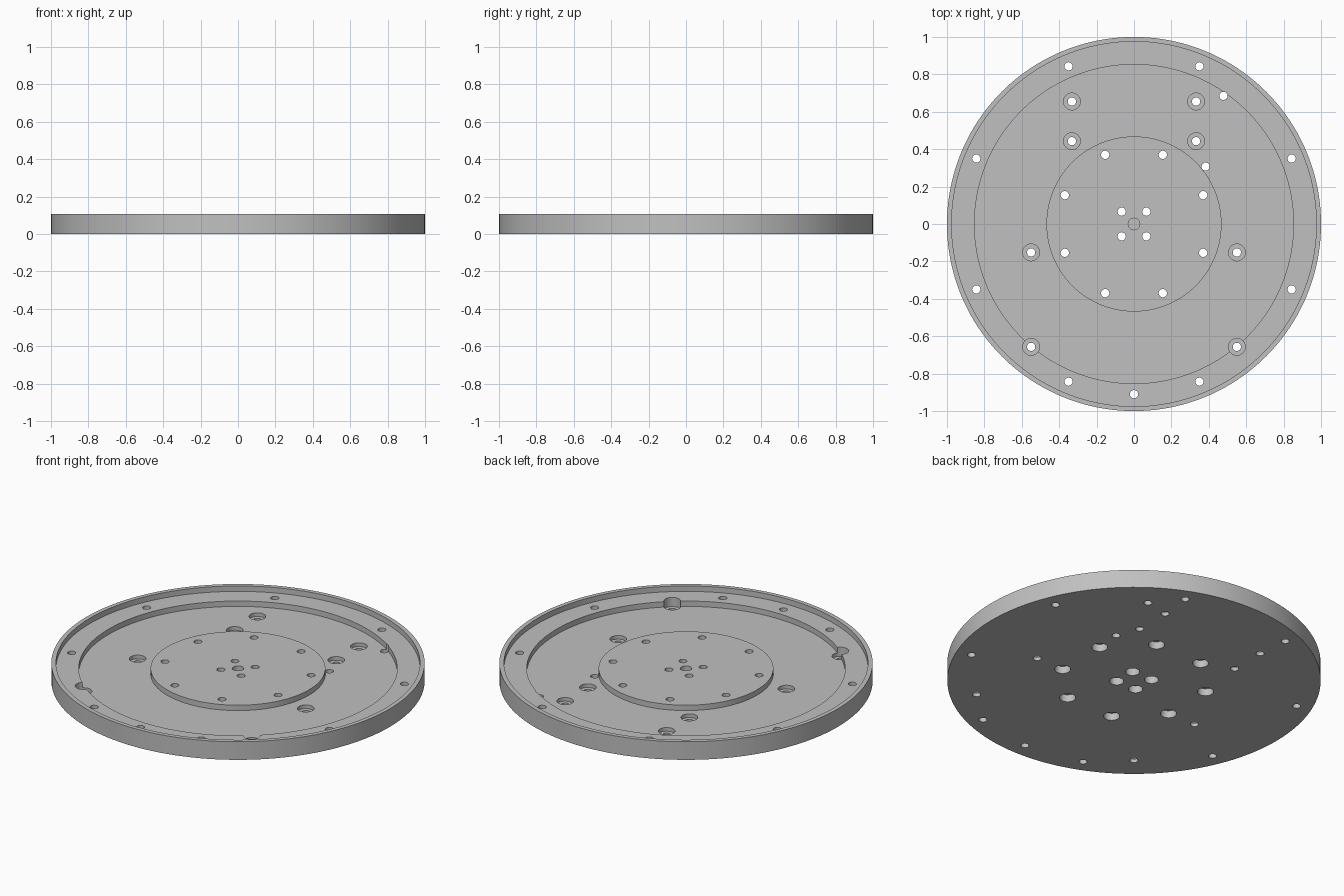
import bpy
import bmesh
from math import cos, sin, tau, radians

cube = bpy.data.objects.get("Cube")
if cube:
    bpy.data.objects.remove(cube, do_unlink=True)

TOP, LEDGE, FLOOR = 0.107, 0.075, 0.043
UNDER, OVER = -0.05, 0.2          # cutter ends beyond the plate
HOLE = 0.022


def lathe(bm, profile, sides, x=0.0, y=0.0):
    """Closed solid of revolution through (radius, height) pairs, capped at both ends."""
    rings = [[bm.verts.new((x + r * cos(tau * i / sides), y + r * sin(tau * i / sides), z))
              for i in range(sides)] for r, z in profile]
    for a, b in zip(rings, rings[1:]):
        for i in range(sides):
            j = (i + 1) % sides
            bm.faces.new((a[i], a[j], b[j], b[i]))
    bm.faces.new(rings[0][::-1])
    bm.faces.new(rings[-1])


def finish(bm, name):
    bmesh.ops.recalc_face_normals(bm, faces=bm.faces)
    mesh = bpy.data.meshes.new(name)
    bm.to_mesh(mesh)
    bm.free()
    obj = bpy.data.objects.new(name, mesh)
    bpy.context.collection.objects.link(obj)
    return obj


def signs(x, y):
    return [(sx * x, sy * y) for sx in (-1, 1) for sy in (-1, 1)]


# Round plate: raised rim, ledge, sunken floor and central boss
bm = bmesh.new()
lathe(bm, [(1, 0), (1, TOP), (0.975, TOP), (0.975, LEDGE), (0.853, LEDGE),
           (0.853, FLOOR), (0.468, FLOOR), (0.468, LEDGE)], 160)
plate = finish(bm, "round_plate")

# Hole cutters
bm = bmesh.new()
# plain holes: ledge ring, locating holes
plain = signs(0.35, 0.843) + signs(0.843, 0.35)
plain += [(0, -0.91), (0.478, 0.685), (0.383, 0.307)]
for x, y in plain:
    lathe(bm, [(HOLE, UNDER), (HOLE, OVER)], 24, x, y)
# holes counterbored from above
for x, y in [(0.332, 0.655), (0.332, 0.443), (0.55, -0.152), (0.55, -0.657)]:
    for side in (-1, 1):
        lathe(bm, [(HOLE, UNDER), (HOLE, 0.021), (0.045, 0.021), (0.045, OVER)],
              32, side * x, y)
# boss holes counterbored from below
for x, y in signs(0.154, 0.37) + signs(0.37, 0.154):
    lathe(bm, [(0.043, UNDER), (0.043, 0.043), (HOLE, 0.043), (HOLE, OVER)], 32, x, y)
for x, y in signs(0.066, 0.066):
    lathe(bm, [(0.038, UNDER), (0.038, 0.043), (HOLE, 0.043), (HOLE, OVER)], 32, x, y)
# blind centre hole
lathe(bm, [(0.031, 0.045), (0.031, OVER)], 32)
cutter = finish(bm, "hole_cutter")
cutter.hide_render = True

# Drill the plate
drill = plate.modifiers.new("holes", 'BOOLEAN')
drill.operation = 'DIFFERENCE'
drill.solver = 'EXACT'
drill.object = cutter
bpy.ops.object.select_all(action='DESELECT')
plate.select_set(True)
bpy.context.view_layer.objects.active = plate
bpy.ops.object.modifier_apply(modifier=drill.name)
bpy.data.objects.remove(cutter, do_unlink=True)

# Grey metal
grey = bpy.data.materials.new("grey_metal")
grey.use_nodes = True
colour = (0.53, 0.53, 0.53, 1)
grey.diffuse_color = colour
grey.node_tree.nodes["Principled BSDF"].inputs["Base Color"].default_value = colour
plate.data.materials.clear()
plate.data.materials.append(grey)
bpy.ops.object.shade_smooth_by_angle(angle=radians(30))
